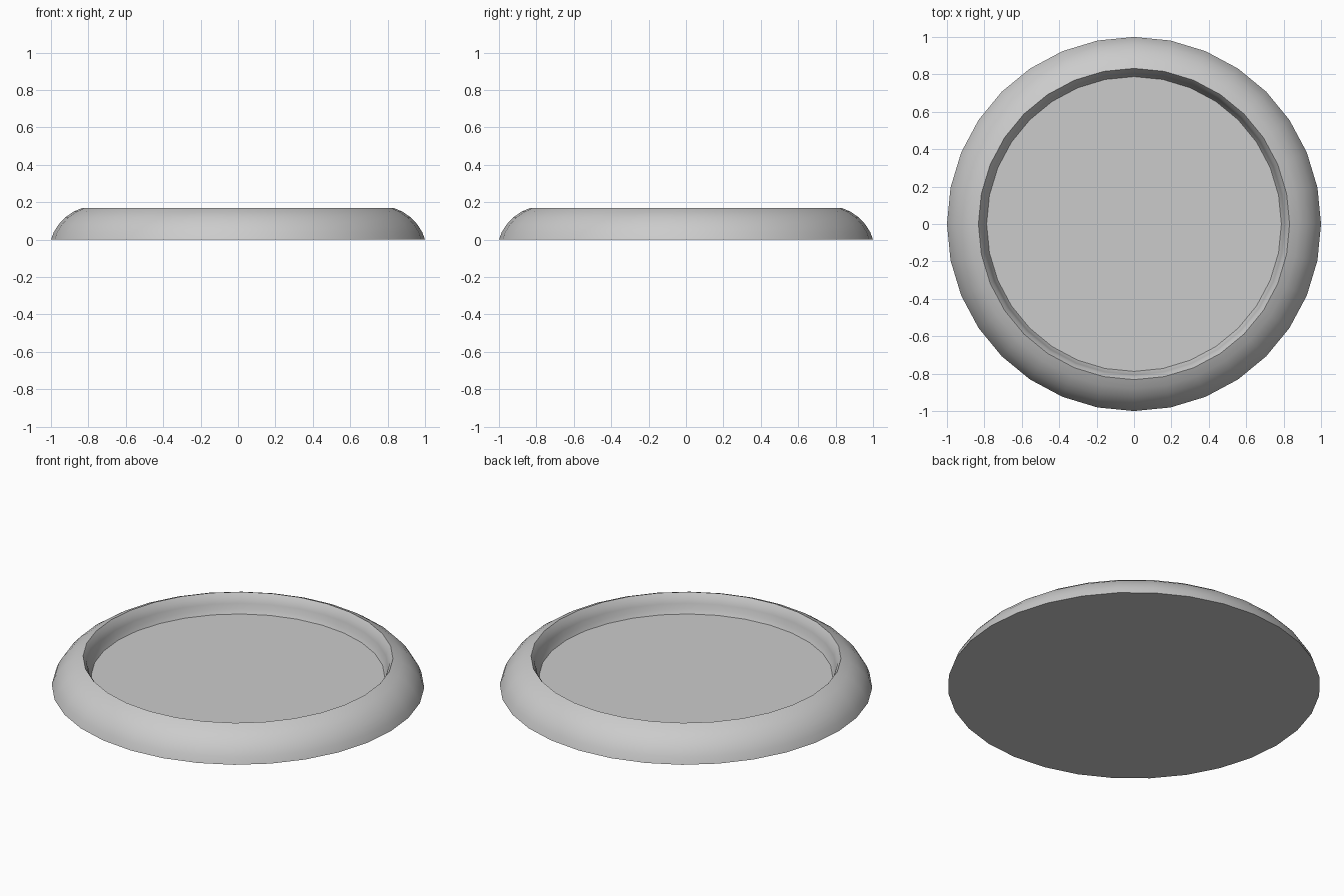
import bpy, bmesh
from math import cos, sin, tau, radians

if "Cube" in bpy.data.objects:
    bpy.data.objects.remove(bpy.data.objects["Cube"])

SIDES = 32

# Dish cross-section (radius, height): rounded outer rim, curved inner wall, floor
profile = [(1.0, 0.0), (0.985, 0.04), (0.96, 0.08), (0.925, 0.118), (0.88, 0.149),
           (0.832, 0.17), (0.815, 0.145), (0.806, 0.115), (0.80, 0.085), (0.788, 0.06)]

bm = bmesh.new()
rings = [[bm.verts.new((r * cos(tau * i / SIDES), r * sin(tau * i / SIDES), z))
          for i in range(SIDES)] for r, z in profile]
for a, b in zip(rings, rings[1:]):
    for i in range(SIDES):
        j = (i + 1) % SIDES
        bm.faces.new((a[i], a[j], b[j], b[i]))

# Flat underside and inner floor
bm.faces.new(rings[0][::-1])
bm.faces.new(rings[-1])
bmesh.ops.recalc_face_normals(bm, faces=bm.faces[:])

mesh = bpy.data.meshes.new("round_dish")
bm.to_mesh(mesh)
bm.free()
dish = bpy.data.objects.new("round_dish", mesh)
bpy.context.collection.objects.link(dish)

# Smooth curves, crisp rim and floor edges
bpy.context.view_layer.objects.active = dish
dish.select_set(True)
bpy.ops.object.shade_smooth_by_angle(angle=radians(30))
